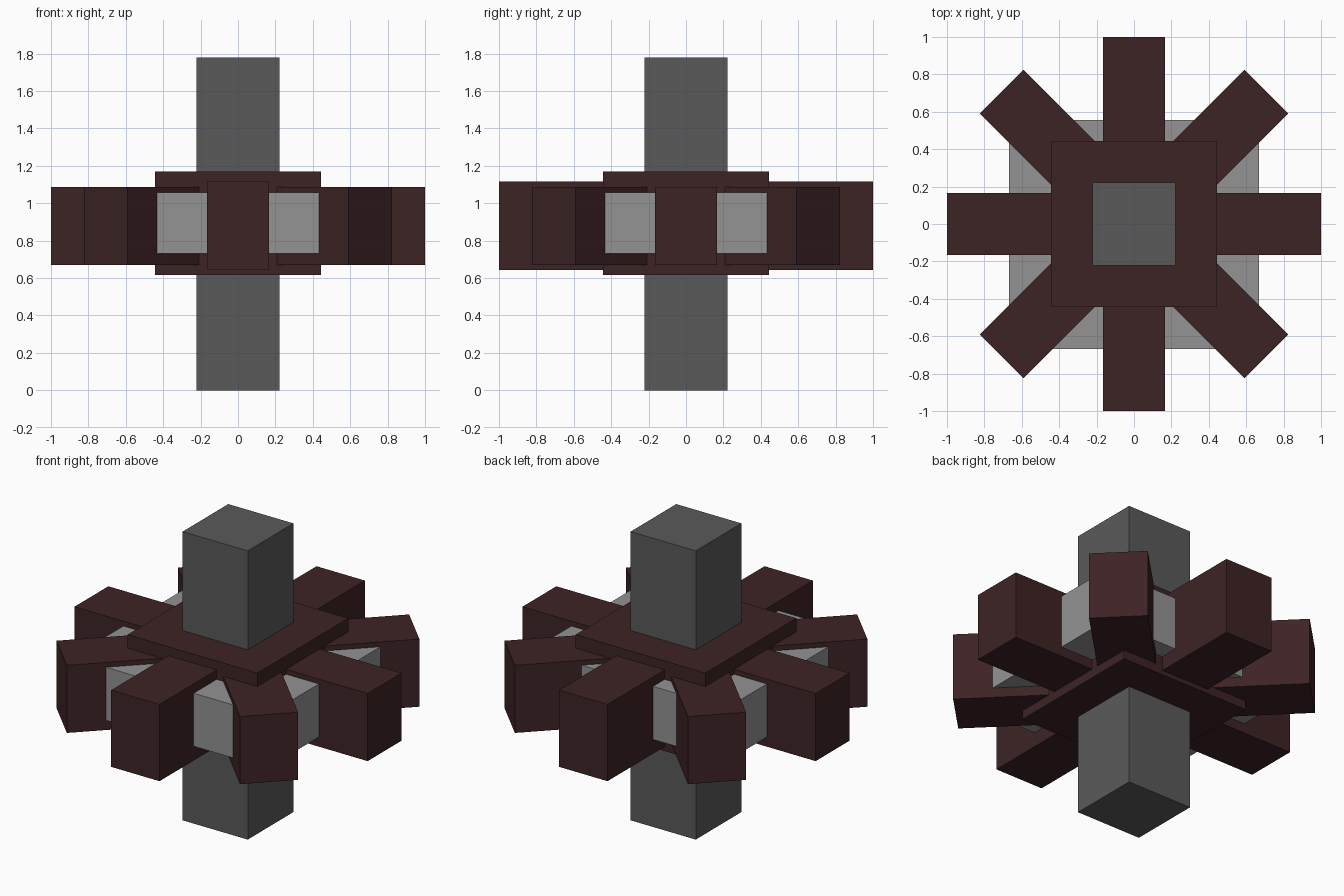
import bpy
import math

cube = bpy.data.objects.get("Cube")
if cube:
    bpy.data.objects.remove(cube, do_unlink=True)


def material(name, color):
    m = bpy.data.materials.new(name)
    m.use_nodes = True
    m.diffuse_color = color
    m.node_tree.nodes["Principled BSDF"].inputs["Base Color"].default_value = color
    return m


wood = material("dark brown", (0.048, 0.0172, 0.0185, 1))
post_grey = material("dark grey", (0.102, 0.102, 0.102, 1))
slab_grey = material("light grey", (0.292, 0.292, 0.292, 1))


def box(name, x, y, z, mat, angle=0):
    """Box from (min, max) ranges, turned about the vertical axis."""
    mid = [(a + b) / 2 for a, b in (x, y, z)]
    bpy.ops.mesh.primitive_cube_add(size=1, location=mid)
    ob = bpy.context.object
    ob.name = name
    ob.dimensions = [b - a for a, b in (x, y, z)]
    ob.rotation_euler.z = math.radians(angle)
    bpy.ops.object.transform_apply(location=False, rotation=True, scale=True)
    ob.data.materials.append(mat)
    return ob


# Central axle and hub
box("axle_post", (-0.222, 0.222), (-0.222, 0.222), (0, 1.78), post_grey)
box("hub_block", (-0.443, 0.443), (-0.443, 0.443), (0.615, 1.17), wood)

# Pale slab showing between the spokes, set back at the rear
box("inner_slab", (-0.667, 0.667), (-0.667, 0.557), (0.73, 1.057), slab_grey)

# Eight spokes made of four beams through the hub; the front-back one is taller
for name, angle, z in (("cross_beam", 0, (0.67, 1.087)),
                       ("diagonal_beam_a", 45, (0.67, 1.087)),
                       ("long_beam", 90, (0.642, 1.115)),
                       ("diagonal_beam_b", 135, (0.67, 1.087))):
    box(name, (-1, 1), (-0.165, 0.165), z, wood, angle)
